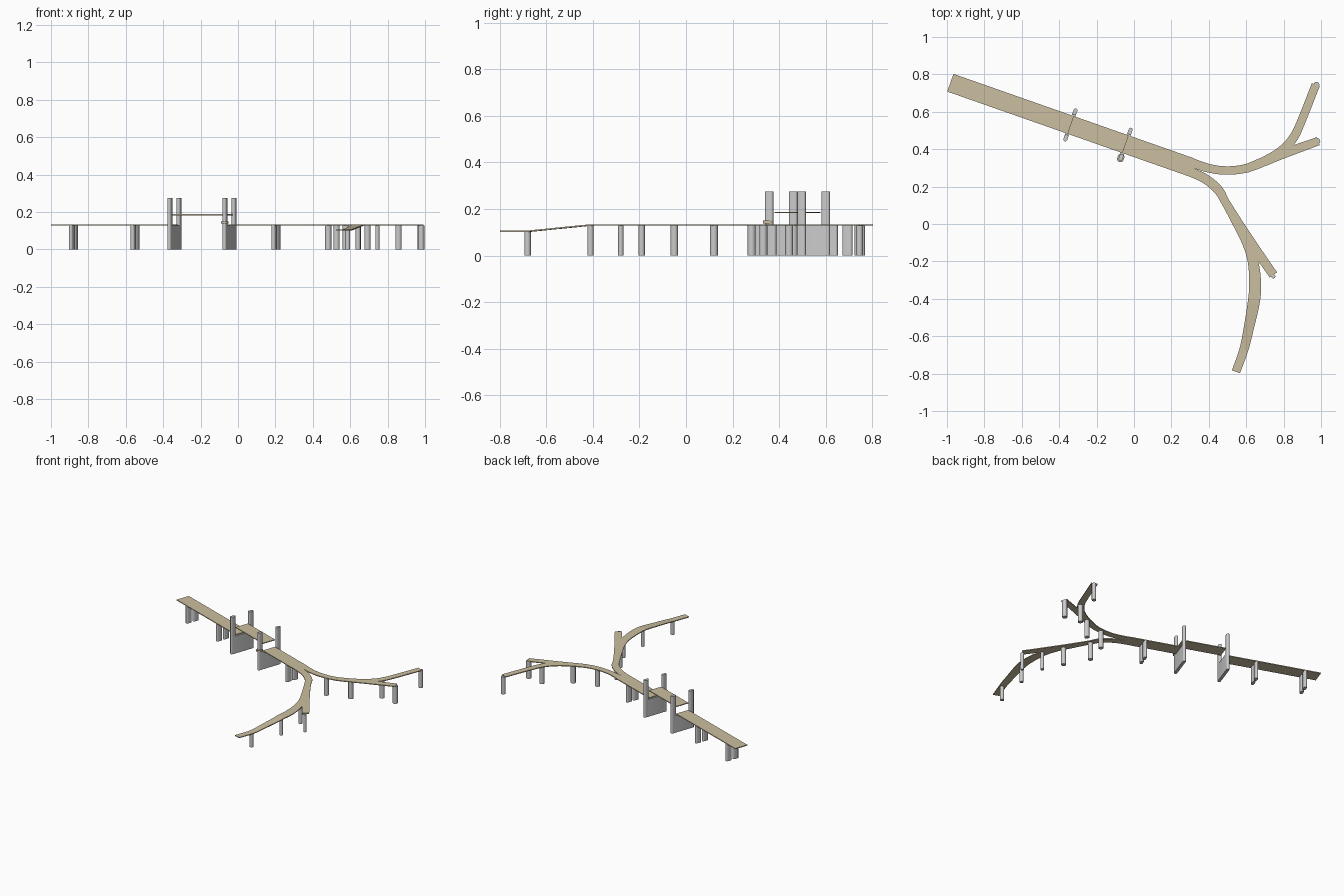
import bpy, bmesh, math
from mathutils import Vector

if "Cube" in bpy.data.objects:
    bpy.data.objects.remove(bpy.data.objects["Cube"])

TOP, THICK = 0.134, 0.006
ANG = math.atan2(-0.351, 1.0)              # heading of the main deck
ALONG = Vector((math.cos(ANG), math.sin(ANG)))
ACROSS = Vector((-ALONG.y, ALONG.x))

tan = bpy.data.materials.new("deck_tan")
tan.diffuse_color = (0.60, 0.52, 0.35, 1)
tan.use_nodes = True
tan.node_tree.nodes["Principled BSDF"].inputs["Base Color"].default_value = tan.diffuse_color


def on_deck(x):
    """Point on the main deck centre line."""
    return Vector((x, 0.53 - 0.351 * (x + 0.34)))


def finish(name, bm, mat=None, smooth=False):
    bmesh.ops.recalc_face_normals(bm, faces=bm.faces)
    me = bpy.data.meshes.new(name)
    bm.to_mesh(me)
    bm.free()
    ob = bpy.data.objects.new(name, me)
    bpy.context.collection.objects.link(ob)
    if mat:
        me.materials.append(mat)
    if smooth:
        bpy.context.view_layer.objects.active = ob
        ob.select_set(True)
        bpy.ops.object.shade_smooth_by_angle(angle=math.radians(35))
        ob.select_set(False)
    return ob


def pillar(name, c, width, length, z0, z1, mat=None):
    """Upright with a round-ended outline, long axis across the deck."""
    bm = bmesh.new()
    r, h, n = width / 2, (length - width) / 2, 10
    pts = []
    for side in (1, -1):
        for i in range(n + (1 if h > 1e-5 else 0)):
            a = math.pi * i / n
            p = c + ACROSS * (side * (h + r * math.sin(a))) + ALONG * (side * r * math.cos(a))
            pts.append(p)
    face = bm.faces.new([bm.verts.new((p.x, p.y, z0)) for p in pts])
    ext = bmesh.ops.extrude_face_region(bm, geom=[face])
    bmesh.ops.translate(bm, vec=(0, 0, z1 - z0),
                        verts=[v for v in ext["geom"] if isinstance(v, bmesh.types.BMVert)])
    return finish(name, bm, mat, True)


def catmull(pts, steps=6):
    P = [Vector(p) for p in pts]
    P = [2 * P[0] - P[1]] + P + [2 * P[-1] - P[-2]]
    out = []
    for a, b, c, d in zip(P, P[1:], P[2:], P[3:]):
        for i in range(steps):
            t = i / steps
            out.append(0.5 * (2 * b + (c - a) * t + (2 * a - 5 * b + 4 * c - d) * t * t
                              + (3 * b - a - 3 * c + d) * t ** 3))
    return out + [P[-2]]


def ribbon(name, pts):
    """Road slab swept along (x, y, top z, width) points."""
    bm = bmesh.new()
    rings = []
    for i, p in enumerate(pts):
        t = (pts[min(i + 1, len(pts) - 1)] - pts[max(i - 1, 0)]).xy.normalized()
        n = Vector((-t.y, t.x)) * p[3] / 2
        rings.append([bm.verts.new((p[0] + s * n.x, p[1] + s * n.y, p[2] - d))
                      for s, d in ((1, 0), (-1, 0), (-1, THICK), (1, THICK))])
    for a, b in zip(rings, rings[1:]):
        for k in range(4):
            bm.faces.new((a[k], a[(k + 1) % 4], b[(k + 1) % 4], b[k]))
    bm.faces.new(rings[0])
    bm.faces.new(rings[-1])
    return finish(name, bm, tan)


def straight(name, x0, x1, z):
    return ribbon(name, [Vector((*on_deck(x), z, 0.1)) for x in (x0, x1)])


# Main deck in two fixed lengths, with the raised lift span between the towers
T1, T2 = -0.34, -0.045
straight("west_deck", -0.982, T1, TOP)
straight("east_deck", T2, 0.305, TOP)
straight("lift_span", T1, T2, 0.188)

# Lift towers: solid pier wall and two legs each
for label, x in (("west", T1), ("east", T2)):
    c = on_deck(x)
    pillar(label + "_tower_pier", c, 0.021, 0.186, 0, TOP - THICK)
    for s in (1, -1):
        pillar(label + "_tower_leg", c + ACROSS * 0.074 * s, 0.021, 0.038, 0, 0.275)

# Control platform around the near leg of the east tower
pillar("control_platform", on_deck(T2) - ACROSS * 0.078, 0.036, 0.046, 0.138, 0.15, tan)

# Twin-column supports below the main deck
for x in (-0.88, -0.55, 0.203):
    for s in (1, -1):
        pillar("deck_support", on_deck(x) + ACROSS * 0.028 * s, 0.021, 0.045, 0, TOP - THICK)

# Branching ramps: x, y, width (level)
level = {
    "north_ramp": [(.285, .336, .05), (.4, .298, .046), (.5, .286, .045), (.6, .298, .046),
                   (.7, .337, .05), (.79, .392, .05), (.853, .462, .048), (.895, .55, .045),
                   (.972, .745, .045)],
    "east_ramp": [(.6, .296, .046), (.7, .336, .05), (.8, .376, .05), (.985, .443, .045)],
    "south_east_ramp": [(.49, .115, .045), (.56, 0, .05), (.65, -.135, .05), (.745, -.272, .048)],
}
for name, pts in level.items():
    ribbon(name, catmull([(x, y, TOP, w) for x, y, w in pts]))

# South ramp dips towards its far end
south = [(.285, .286, .05), (.38, .242, .05), (.45, .183, .05), (.49, .115, .045),
         (.555, 0, .052), (.603, -.1, .05), (.636, -.2, .056), (.648, -.32, .064),
         (.640, -.42, .064), (.613, -.56, .054), (.588, -.67, .048), (.545, -.79, .046)]
curve = catmull([(x, y, TOP, w) for x, y, w in south])
for p in curve:
    p[2] = TOP - 0.027 * min(1, max(0, (-0.41 - p[1]) / 0.27))
ribbon("south_ramp", curve)

# Round ramp columns: x, y, diameter, height
H = TOP - THICK
for x, y, d, h in ((.482, .12, .034, H), (.575, -.05, .032, H), (.645, -.19, .026, H),
                   (.642, -.41, .026, H), (.586, -.68, .028, .101), (.745, -.28, .022, H),
                   (.527, .282, .034, H), (.692, .332, .034, H), (.858, .462, .034, H),
                   (.976, .745, .03, H), (.979, .443, .034, H)):
    pillar("ramp_column", Vector((x, y)), d, d, 0, h)
